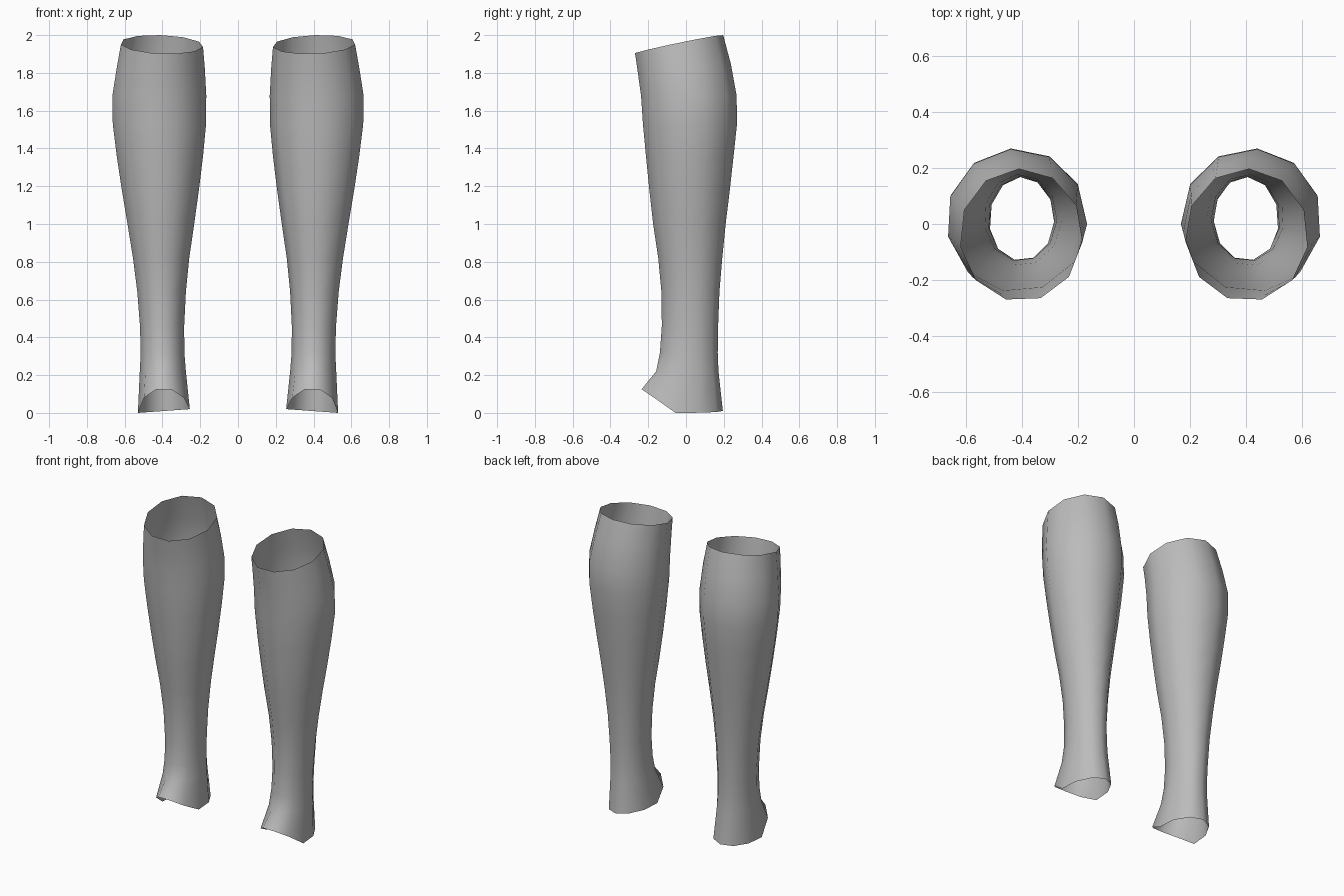
import bpy, bmesh, math

cube = bpy.data.objects.get("Cube")
if cube:
    bpy.data.objects.remove(cube, do_unlink=True)

SIDES = 11

grey = bpy.data.materials.new("plain grey")
grey.use_nodes = True
colour = (0.5, 0.5, 0.5, 1.0)
grey.diffuse_color = colour
bsdf = grey.node_tree.nodes["Principled BSDF"]
bsdf.inputs["Base Color"].default_value = colour
bsdf.inputs["Roughness"].default_value = 0.8

# Cross-sections: z, inner x, outer x, front y, back y, twist (degrees)
SECTIONS = [
    (1.955, 0.185, 0.62, -0.27, 0.197, 2),
    (1.83, 0.176, 0.642, -0.257, 0.238, 4),
    (1.68, 0.168, 0.665, -0.238, 0.268, 5),
    (1.53, 0.169, 0.663, -0.228, 0.27, 5),
    (1.36, 0.185, 0.642, -0.212, 0.252, 5),
    (1.18, 0.207, 0.615, -0.194, 0.232, 5),
    (1.00, 0.232, 0.585, -0.174, 0.21, 5),
    (0.82, 0.258, 0.556, -0.147, 0.192, 5),
    (0.64, 0.276, 0.533, -0.13, 0.177, 5),
    (0.46, 0.285, 0.519, -0.128, 0.17, 5),
    (0.32, 0.284, 0.515, -0.138, 0.168, 3),
    (0.22, 0.276, 0.52, -0.158, 0.172, 1),
    (0.01, 0.255, 0.53, -0.235, 0.195, 0),
]


def fit(values, low, high):
    """Stretch values so they span low..high."""
    a, b = min(values), max(values)
    return [low + (v - a) / (b - a) * (high - low) for v in values]


def ring(index):
    z, x0, x1, y0, y1, twist = SECTIONS[index]
    angles = [math.tau * i / SIDES + math.radians(twist) for i in range(SIDES)]
    xs = fit([math.sin(a) for a in angles], x0, x1)
    ys = fit([math.cos(a) for a in angles], y0, y1)
    points = []
    for x, y in zip(xs, ys):
        s = (x - x0) / (x1 - x0)      # 0 inner, 1 outer
        t = (y - y0) / (y1 - y0)      # 0 front, 1 back
        h = z
        if index == 0:                # knee opening slopes up to the back
            h = min(2.0, 1.903 + 0.097 * t + 0.016 * (s - 0.5))
        elif index == 1:
            h = z + 0.03 * (t - 0.5)
        elif index == len(SECTIONS) - 1:   # hem arches over the instep
            if t < 0.1:
                h = 0.125
            elif t < 0.3:
                h = 0.08
            else:
                h = 0.02 * (1 - s)
        points.append((x, y, h))
    return points


def build_leg(name, side):
    bm = bmesh.new()
    rings = [[bm.verts.new((side * x, y, z)) for x, y, z in ring(k)]
             for k in range(len(SECTIONS))]
    for upper, lower in zip(rings, rings[1:]):
        for i in range(SIDES):
            j = (i + 1) % SIDES
            quad = [upper[i], upper[j], lower[j], lower[i]]
            face = bm.faces.new(quad if side > 0 else quad[::-1])
            face.smooth = True
    mesh = bpy.data.meshes.new(name)
    bm.to_mesh(mesh)
    bm.free()
    mesh.materials.append(grey)
    bpy.context.collection.objects.link(bpy.data.objects.new(name, mesh))


# Open tubular lower legs, mirrored across x
build_leg("left_lower_leg", 1)
build_leg("right_lower_leg", -1)
